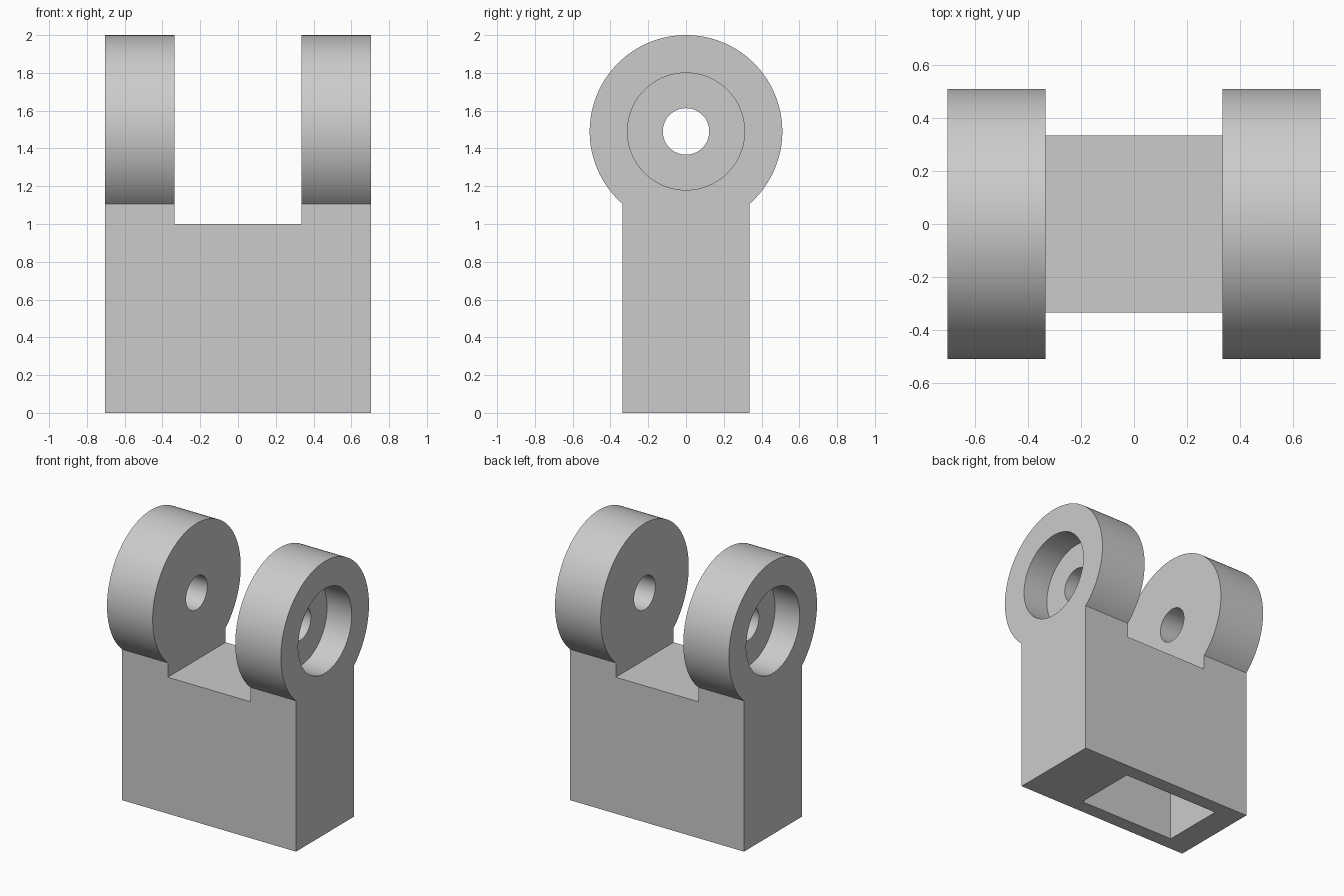
import bpy, bmesh, math
from mathutils import Matrix, Vector

if "Cube" in bpy.data.objects:
    bpy.data.objects.remove(bpy.data.objects["Cube"], do_unlink=True)

HALF_W, HALF_D = 0.705, 0.335     # body half width and half depth
EAR_R, AXIS_Z = 0.51, 1.49        # ear radius and pin axis height
GAP, GAP_Z = 0.335, 1.0           # half gap between ears and its floor
BORE_R, BORE_DEPTH, PIN_R = 0.31, 0.2, 0.123
SEGMENTS = 96

grey = bpy.data.materials.new("light_grey")
grey.use_nodes = True
colour = (0.6, 0.6, 0.6, 1)
grey.diffuse_color = colour
grey.node_tree.nodes["Principled BSDF"].inputs["Base Color"].default_value = colour


def finish(name, bm):
    bmesh.ops.recalc_face_normals(bm, faces=bm.faces)
    mesh = bpy.data.meshes.new(name)
    bm.to_mesh(mesh)
    bm.free()
    mesh.materials.append(grey)
    ob = bpy.data.objects.new(name, mesh)
    bpy.context.collection.objects.link(ob)
    return ob


def box(name, low, high):
    low, high = Vector(low), Vector(high)
    bm = bmesh.new()
    bmesh.ops.create_cube(bm, size=1, matrix=Matrix.Translation((low + high) / 2)
                          @ Matrix.Diagonal((*(high - low), 1)))
    return finish(name, bm)


def cylinder_x(name, radius, x0, x1):
    bm = bmesh.new()
    bmesh.ops.create_cone(bm, cap_ends=True, segments=SEGMENTS, radius1=radius,
                          radius2=radius, depth=abs(x1 - x0),
                          matrix=Matrix.Translation(((x0 + x1) / 2, 0, AXIS_Z))
                          @ Matrix.Rotation(math.pi / 2, 4, "Y"))
    return finish(name, bm)


# Keyhole side profile, extruded across the full width
start = math.asin(-math.sqrt(EAR_R ** 2 - HALF_D ** 2) / EAR_R)
sweep = math.pi - 2 * start
profile = [(-HALF_D, 0), (HALF_D, 0)]
for i in range(SEGMENTS + 1):
    a = start + sweep * i / SEGMENTS
    profile.append((EAR_R * math.cos(a), AXIS_Z + EAR_R * math.sin(a)))
bm = bmesh.new()
side = bm.faces.new([bm.verts.new((-HALF_W, y, z)) for y, z in profile])
new = bmesh.ops.extrude_face_region(bm, geom=[side], use_keep_orig=True)["geom"]
bmesh.ops.translate(bm, vec=(2 * HALF_W, 0, 0),
                    verts=[v for v in new if isinstance(v, bmesh.types.BMVert)])
bracket = finish("clevis_bracket", bm)

# Gap between ears, socket underneath, pin hole and counterbores
cutters = [
    box("ear_gap_cutter", (-GAP, -1, GAP_Z), (GAP, 1, 3)),
    box("socket_cutter", (-0.517, -0.232, -0.5), (0.258, 0.232, 0.75)),
    cylinder_x("pin_hole_cutter", PIN_R, -1, 1),
]
for s in (-1, 1):
    cutters.append(cylinder_x("counterbore_cutter", BORE_R,
                              s * (HALF_W - BORE_DEPTH), s))

bpy.ops.object.select_all(action="DESELECT")
bpy.context.view_layer.objects.active = bracket
bracket.select_set(True)
for cutter in cutters:
    cutter.hide_render = True
    mod = bracket.modifiers.new("cut", "BOOLEAN")
    mod.operation, mod.solver, mod.object = "DIFFERENCE", "EXACT", cutter
    bpy.ops.object.modifier_apply(modifier=mod.name)
    bpy.data.objects.remove(cutter, do_unlink=True)

bpy.ops.object.shade_smooth_by_angle(angle=math.radians(30))
